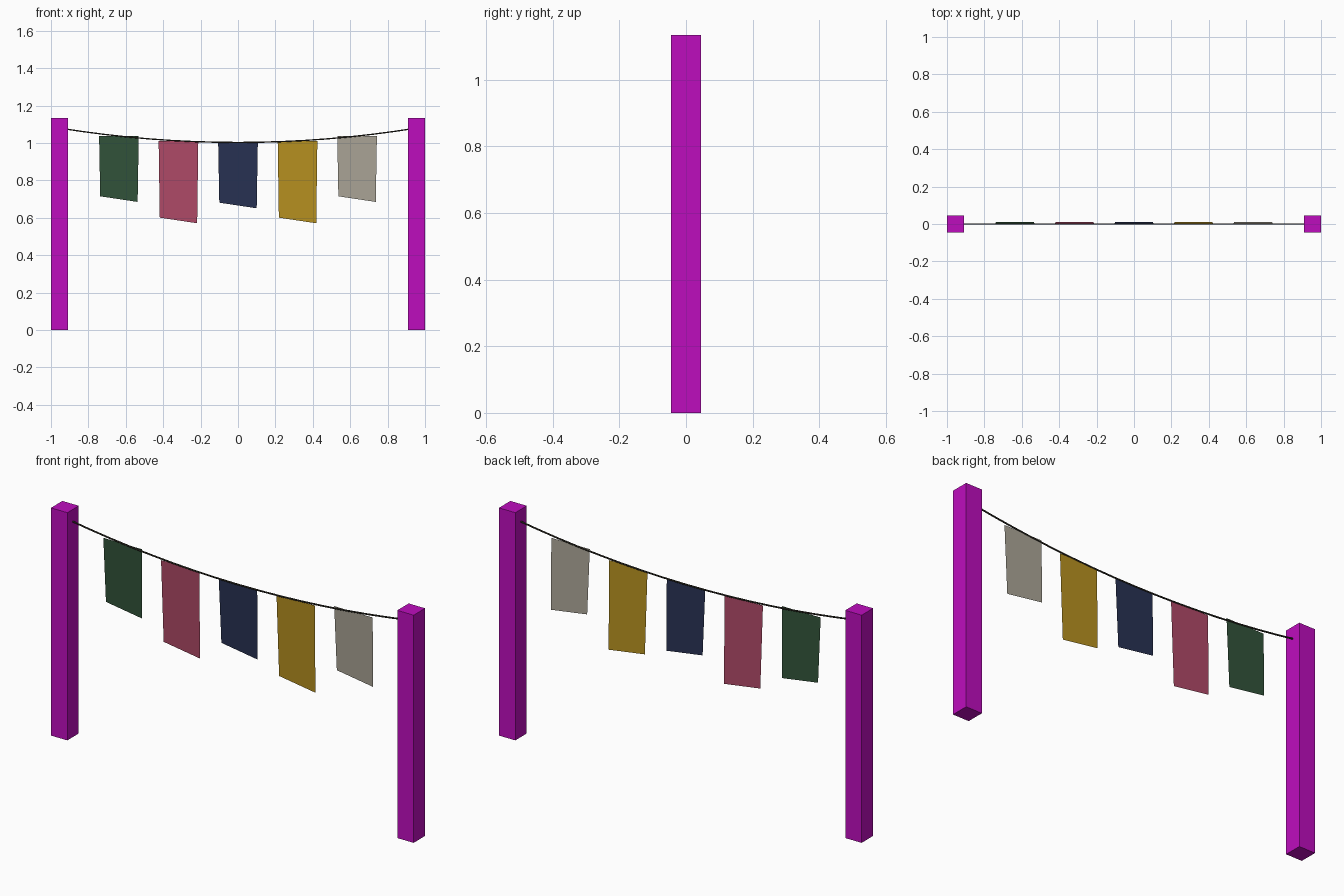
import bpy, bmesh

if "Cube" in bpy.data.objects:
    bpy.data.objects.remove(bpy.data.objects["Cube"])


def srgb(r, g, b):
    f = lambda c: c / 12.92 if c <= 0.04045 else ((c + 0.055) / 1.055) ** 2.4
    return (f(r / 255), f(g / 255), f(b / 255), 1)


def add(name, mesh, color):
    ob = bpy.data.objects.new(name, mesh)
    bpy.context.collection.objects.link(ob)
    mat = bpy.data.materials.get(color[0]) or bpy.data.materials.new(color[0])
    mat.diffuse_color = srgb(*color[1])
    mat.use_nodes = True
    mat.node_tree.nodes["Principled BSDF"].inputs["Base Color"].default_value = mat.diffuse_color
    mesh.materials.append(mat)
    return ob


POST_X, POST_W, POST_H = 0.955, 0.09, 1.135
LOW, SAG = 1.003, 0.077


def rope_z(x):
    return LOW + SAG * (x / POST_X) ** 2


# Square posts
for side, sx in (("left", -1), ("right", 1)):
    bm = bmesh.new()
    bmesh.ops.create_cube(bm, size=1)
    for v in bm.verts:
        v.co = (v.co.x * POST_W + sx * POST_X, v.co.y * POST_W, (v.co.z + 0.5) * POST_H)
    me = bpy.data.meshes.new(side + "_post")
    bm.to_mesh(me)
    bm.free()
    add(side + "_post", me, ("post_magenta", (190, 13, 190)))

# Sagging rope
N = 16
cu = bpy.data.curves.new("rope", "CURVE")
cu.dimensions = "3D"
cu.bevel_depth = 0.004
cu.bevel_resolution = 1
sp = cu.splines.new("POLY")
sp.points.add(N)
for i, p in enumerate(sp.points):
    x = POST_X * (2 * i / N - 1)
    p.co = (x, 0, rope_z(x), 1)
add("rope", cu, ("rope_dark", (45, 42, 34)))

# Hanging cloth flags: slanted hem, slight taper, lower edge drifting back
flags = [("green", (50, 84, 58), 0.337), ("red", (176, 74, 104), 0.426),
         ("navy", (40, 50, 84), 0.337), ("yellow", (184, 146, 32), 0.426),
         ("cream", (172, 166, 152), 0.337)]
for i, (name, rgb, drop) in enumerate(flags):
    cx = (i - 2) * POST_X / 3
    z = rope_z(cx)
    hem = LOW + (0.034 if i in (0, 4) else 0.009 if i in (1, 3) else 0) - drop
    verts = [(cx - 0.106, 0, z), (cx + 0.106, 0, z),
             (cx + 0.1, 0.012, hem - 0.015), (cx - 0.1, 0.012, hem + 0.015)]
    me = bpy.data.meshes.new(name + "_flag")
    me.from_pydata(verts, [], [(0, 1, 2, 3)])
    add(name + "_flag", me, (name + "_cloth", rgb))
